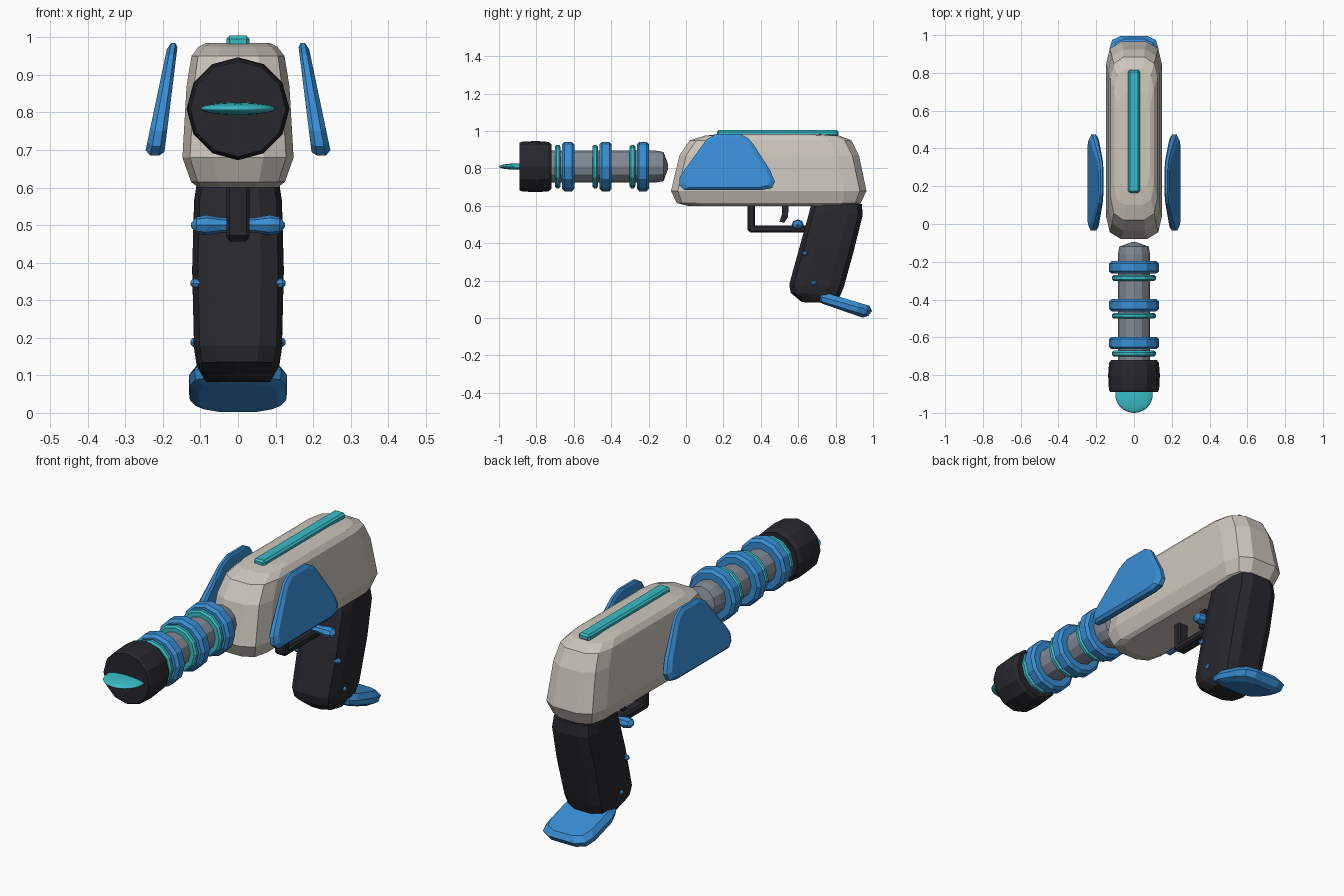
import bpy, bmesh, math
from mathutils import Vector

if "Cube" in bpy.data.objects:
    bpy.data.objects.remove(bpy.data.objects["Cube"])


def material(name, rgb):
    m = bpy.data.materials.new(name)
    m.diffuse_color = (*rgb, 1)
    m.use_nodes = True
    m.node_tree.nodes["Principled BSDF"].inputs["Base Color"].default_value = m.diffuse_color
    return m


CREAM = material("cream_shell", (0.61, 0.57, 0.51))
BLUE = material("blue_trim", (0.04, 0.27, 0.66))
TEAL = material("teal_glow", (0.04, 0.50, 0.56))
BLACK = material("black_rubber", (0.021, 0.021, 0.027))
GREY = material("grey_metal", (0.22, 0.25, 0.30))
AXIS_Z = 0.81


def loft(name, rings, mat, smooth=False):
    """Skin a list of equal-length closed rings and cap both ends."""
    bm = bmesh.new()
    rows = [[bm.verts.new(p) for p in r] for r in rings]
    n = len(rows[0])
    for a, b in zip(rows, rows[1:]):
        for i in range(n):
            j = (i + 1) % n
            bm.faces.new((a[i], a[j], b[j], b[i]))
    bm.faces.new(rows[0][::-1])
    bm.faces.new(rows[-1])
    bmesh.ops.recalc_face_normals(bm, faces=bm.faces)
    for f in bm.faces:
        f.smooth = smooth
    me = bpy.data.meshes.new(name)
    bm.to_mesh(me)
    bm.free()
    me.materials.append(mat)
    ob = bpy.data.objects.new(name, me)
    bpy.context.collection.objects.link(ob)
    return ob


def footprint(front, back, hw, cx, cy):
    """Rounded rectangle between a front (y, z) and a back (y, z) point."""
    (yf, zf), (yb, zb) = front, back
    half = [(hw - cx, yf), (hw - 0.25 * cx, yf + 0.3 * cy), (hw, yf + cy),
            (hw, yb - cy), (hw - 0.25 * cx, yb - 0.3 * cy), (hw - cx, yb)]
    pts = half + [(-x, y) for x, y in reversed(half)]
    return [(x, y, zf + (zb - zf) * (y - yf) / (yb - yf)) for x, y in pts]


def turned(name, profile, mat, sides=12):
    """Lathe (y, radius) pairs about the barrel axis."""
    rings = []
    for y, r in profile:
        angles = [2 * math.pi * i / sides for i in range(sides)]
        rings.append([(r * math.cos(a), y, AXIS_Z + r * math.sin(a)) for a in angles])
    return loft(name, rings, mat)


def block(name, lo, hi, mat, bevel):
    bm = bmesh.new()
    bmesh.ops.create_cube(bm, size=1)
    for v in bm.verts:
        v.co = Vector([(a + b) / 2 + c * (b - a) for a, b, c in zip(lo, hi, v.co)])
    bmesh.ops.bevel(bm, geom=bm.edges[:], offset=bevel, segments=1, affect='EDGES')
    me = bpy.data.meshes.new(name)
    bm.to_mesh(me)
    bm.free()
    me.materials.append(mat)
    ob = bpy.data.objects.new(name, me)
    bpy.context.collection.objects.link(ob)
    return ob


# Main shell: (z, front y, back y, half width, corner x, corner y)
shell = [(0.60, 0.01, 0.90, 0.105, 0.06, 0.09),
         (0.615, -0.05, 0.935, 0.125, 0.07, 0.10),
         (0.68, -0.08, 0.965, 0.148, 0.08, 0.12),
         (0.87, -0.035, 0.925, 0.137, 0.08, 0.12),
         (0.95, 0.02, 0.885, 0.124, 0.07, 0.12),
         (0.975, 0.10, 0.82, 0.105, 0.06, 0.10),
         (0.985, 0.19, 0.70, 0.085, 0.05, 0.08)]
loft("main_shell", [footprint((f, z), (b, z), w, cx, cy)
                    for z, f, b, w, cx, cy in shell], CREAM)

# Glow strip along the top
block("top_strip", (-0.031, 0.165, 0.972), (0.031, 0.815, 1.005), TEAL, 0.009)

# Barrel, rings, muzzle and flat emitter lens
turned("barrel", [(-0.74, 0.085), (-0.16, 0.085), (-0.12, 0.078), (-0.095, 0.01)], GREY)
for i, y in enumerate((-0.63, -0.43, -0.23)):
    turned(f"blue_ring_{i}", [(y - 0.033, 0.08), (y - 0.033, 0.118), (y - 0.02, 0.132),
                              (y + 0.02, 0.132), (y + 0.033, 0.118), (y + 0.033, 0.08)], BLUE)
    t = y - 0.056
    turned(f"glow_ring_{i}", [(t - 0.015, 0.08), (t - 0.015, 0.107), (t - 0.007, 0.116),
                              (t + 0.007, 0.116), (t + 0.015, 0.107), (t + 0.015, 0.08)], TEAL)
turned("muzzle", [(-0.89, 0.127), (-0.875, 0.133), (-0.80, 0.137),
                  (-0.735, 0.132), (-0.72, 0.12)], BLACK)
lens = []
for k in range(1, 16):
    a = math.pi * k / 16
    lens.append([(-0.1 * math.cos(a),
                  -0.90 + 0.1 * math.sin(a) * math.cos(2 * math.pi * i / 24),
                  AXIS_Z + 0.017 * math.sin(a) * math.sin(2 * math.pi * i / 24))
                 for i in range(24)])
loft("emitter_lens", lens, TEAL, smooth=True)

# Leaning side fins
FIN = [(-0.035, 0.71), (-0.01, 0.685), (0.41, 0.685), (0.46, 0.695), (0.475, 0.73),
       (0.45, 0.79), (0.36, 0.93), (0.335, 0.96), (0.29, 0.985), (0.16, 0.985),
       (0.11, 0.955), (0.07, 0.90), (-0.01, 0.79), (-0.035, 0.75)]
for side, label in ((1, "right"), (-1, "left")):
    rings = []
    for depth, shrink in ((-1, 0.93), (-0.5, 1), (0.4, 1), (1, 0.9)):
        ring = []
        for y, z in FIN:
            y, z = 0.22 + (y - 0.22) * shrink, 0.825 + (z - 0.825) * shrink
            t = (z - 0.685) / 0.3
            x = 0.223 - 0.05 * t + depth * (0.026 - 0.013 * t)
            ring.append((side * x, y, z))
        rings.append(ring)
    loft(f"{label}_fin", rings, BLUE)

# Raked grip: front point, back point, half width
grip = [((0.62, 0.085), (0.79, 0.08), 0.085), ((0.56, 0.135), (0.825, 0.12), 0.11),
        ((0.552, 0.18), (0.845, 0.17), 0.117), ((0.61, 0.39), (0.90, 0.37), 0.122),
        ((0.66, 0.57), (0.945, 0.55), 0.117), ((0.67, 0.61), (0.94, 0.61), 0.11)]
loft("grip", [footprint(f, b, w, 0.06, 0.08) for f, b, w in grip], BLACK)

# Flared foot plate under the grip
foot = [((0.73, 0.077), (0.945, 0.002), 0.105), ((0.705, 0.095), (0.975, 0.012), 0.128),
        ((0.70, 0.12), (0.995, 0.038), 0.131), ((0.715, 0.145), (0.98, 0.066), 0.112)]
loft("foot_plate", [footprint(f, b, w, 0.06, 0.07) for f, b, w in foot], BLUE)

# Trigger guard and trigger
block("guard_front", (-0.03, 0.328, 0.465), (0.03, 0.37, 0.61), BLACK, 0.008)
block("guard_bottom", (-0.03, 0.335, 0.457), (0.03, 0.68, 0.495), BLACK, 0.009)
loft("trigger", [[(x, y, z) for y, z in ((0.515, 0.61), (0.55, 0.61), (0.545, 0.54),
                                         (0.525, 0.51), (0.50, 0.515), (0.512, 0.55))]
                 for x in (-0.02, 0.02)], BLACK)


def cross_bar(name, y, z, stations, sides=8):
    """Round bar across x from (x, radius) stations."""
    loft(name, [[(x, y + 1.2 * r * math.cos(2 * math.pi * i / sides),
                  z + r * math.sin(2 * math.pi * i / sides)) for i in range(sides)]
                for x, r in stations], BLUE)


# Selector bar and grip pins
half = [(0.125, 0.005), (0.11, 0.022), (0.085, 0.027), (0.045, 0.02)]
cross_bar("selector_bar", 0.597, 0.50, [(-x, r) for x, r in half] + half[::-1])
for i, (y, z) in enumerate(((0.636, 0.345), (0.682, 0.188))):
    cross_bar(f"grip_pin_{i}", y, z, [(-0.126, 0.006), (-0.118, 0.013),
                                      (0.118, 0.013), (0.126, 0.006)])
